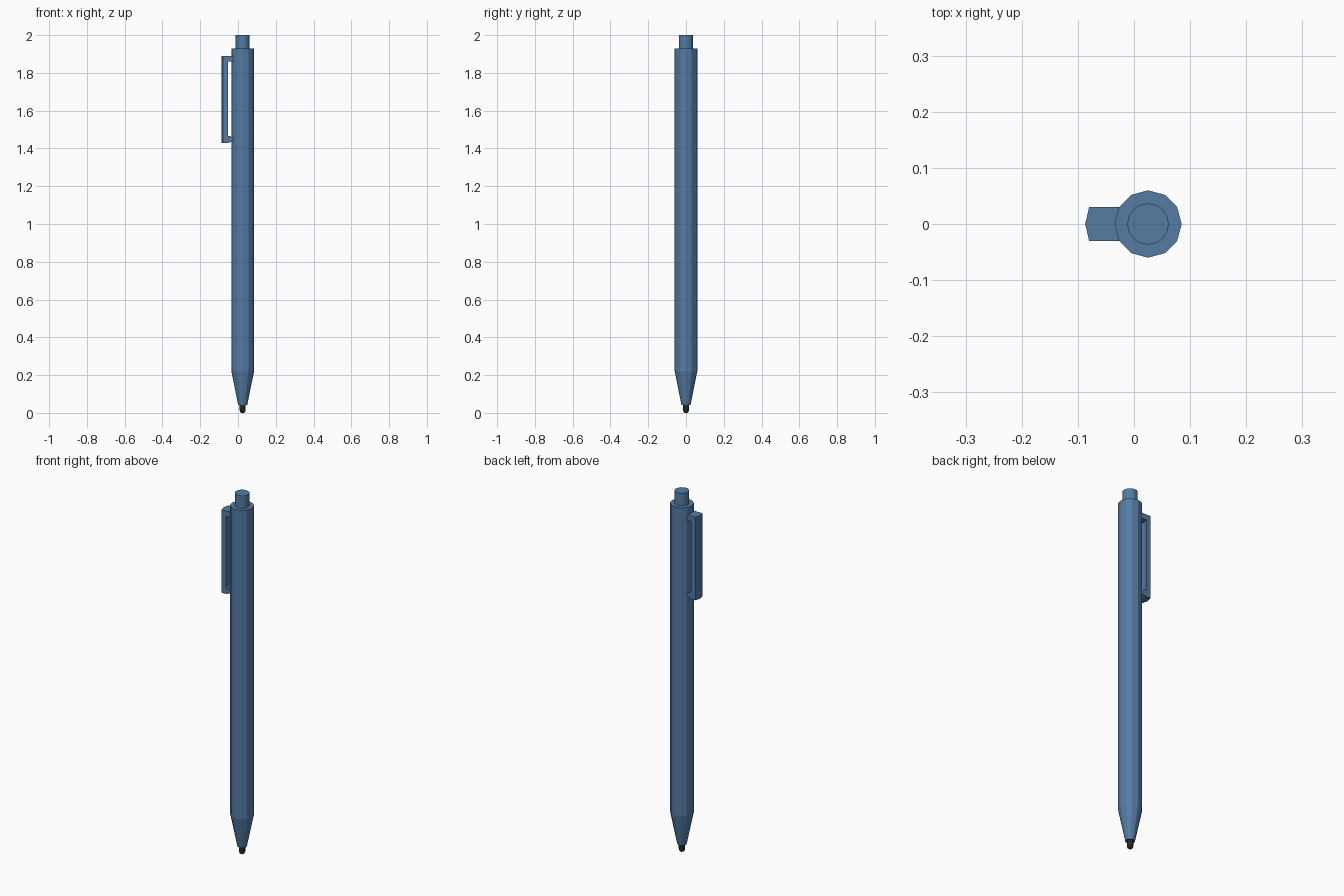
import bpy, bmesh, math

if "Cube" in bpy.data.objects:
    bpy.data.objects.remove(bpy.data.objects["Cube"])

CX = 0.025  # pen axis


def material(name, rgb):
    m = bpy.data.materials.new(name)
    m.diffuse_color = (*rgb, 1)
    m.use_nodes = True
    m.node_tree.nodes["Principled BSDF"].inputs["Base Color"].default_value = m.diffuse_color
    return m


blue = material("steel_blue", (0.09, 0.2, 0.37))
black = material("ink_black", (0.02, 0.02, 0.02))


def finish(bm, name, mat):
    bmesh.ops.recalc_face_normals(bm, faces=bm.faces)
    me = bpy.data.meshes.new(name)
    bm.to_mesh(me)
    bm.free()
    me.materials.append(mat)
    ob = bpy.data.objects.new(name, me)
    bpy.context.collection.objects.link(ob)
    return ob


def loft(name, rings, mat):
    """Join equal-length rings of points and cap both ends."""
    bm = bmesh.new()
    vs = [[bm.verts.new(p) for p in ring] for ring in rings]
    n = len(rings[0])
    for a, b in zip(vs, vs[1:]):
        for i in range(n):
            j = (i + 1) % n
            bm.faces.new((a[i], a[j], b[j], b[i]))
    bm.faces.new(vs[0])
    bm.faces.new(vs[-1])
    return finish(bm, name, mat)


def lathe(name, profile, sides, mat):
    rings = [[(CX + r * math.cos(math.tau * i / sides), r * math.sin(math.tau * i / sides), z)
              for i in range(sides)] for r, z in profile]
    return loft(name, rings, mat)


# Barrel with tapered nose
lathe("barrel", [(0.024, 0.042), (0.06, 0.22), (0.06, 1.93)], 12, blue)
# Push button
lathe("push_button", [(0.037, 1.92), (0.037, 2.0)], 16, blue)
# Writing tip
lathe("writing_tip", [(0.007, 0), (0.013, 0.005), (0.016, 0.014), (0.016, 0.05)], 12, black)

# Pocket clip: C-shaped side profile (x, z), swept across y with a central ridge
clip = [(-0.027, 1.89), (-0.08, 1.89), (-0.08, 1.43), (-0.05, 1.43), (-0.027, 1.44),
        (-0.027, 1.455), (-0.042, 1.466), (-0.053, 1.466), (-0.053, 1.86), (-0.027, 1.86)]
loft("pocket_clip", [[(x - shift, y, z) for x, z in clip]
                     for y, shift in ((-0.03, 0), (0, 0.007), (0.03, 0))], blue)
